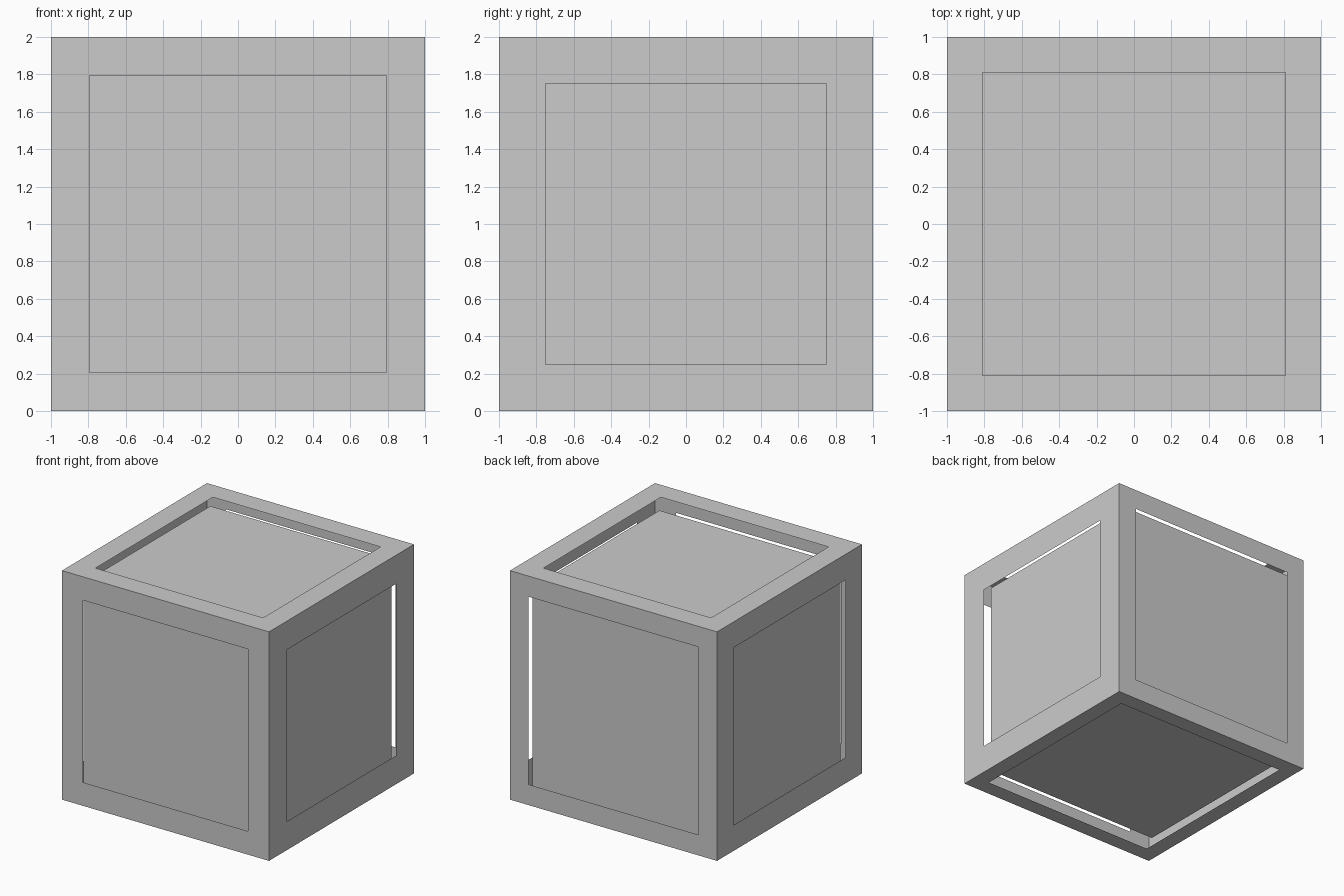
import bpy, bmesh
from mathutils import Vector, Matrix

if "Cube" in bpy.data.objects:
    bpy.data.objects.remove(bpy.data.objects["Cube"])


def add_object(name, bm):
    mesh = bpy.data.meshes.new(name)
    bm.to_mesh(mesh)
    bm.free()
    obj = bpy.data.objects.new(name, mesh)
    bpy.context.collection.objects.link(obj)
    return obj


# outer shell: sheet cube with a square opening in each side (border width per side)
borders = {
    (0, -1, 0): 0.205,   # front
    (0, 1, 0): 0.18,     # back
    (1, 0, 0): 0.25,     # right
    (-1, 0, 0): 0.225,   # left
    (0, 0, 1): 0.19,     # top
    (0, 0, -1): 0.143,   # bottom
}
bm = bmesh.new()
bmesh.ops.create_cube(bm, size=2, matrix=Matrix.Translation((0, 0, 1)))
bm.normal_update()
sides = list(bm.faces)
for face in sides:
    width = next(w for n, w in borders.items() if face.normal.dot(Vector(n)) > 0.9)
    bmesh.ops.inset_individual(bm, faces=[face], thickness=width, use_even_offset=True)
bmesh.ops.delete(bm, geom=sides, context='FACES')
add_object("outer_frame", bm)

# inner block: plain cube sitting slightly off centre inside the shell
bm = bmesh.new()
bmesh.ops.create_cube(bm, size=1.748, matrix=Matrix.Translation((-0.027, 0.031, 0.988)))
add_object("inner_block", bm)
